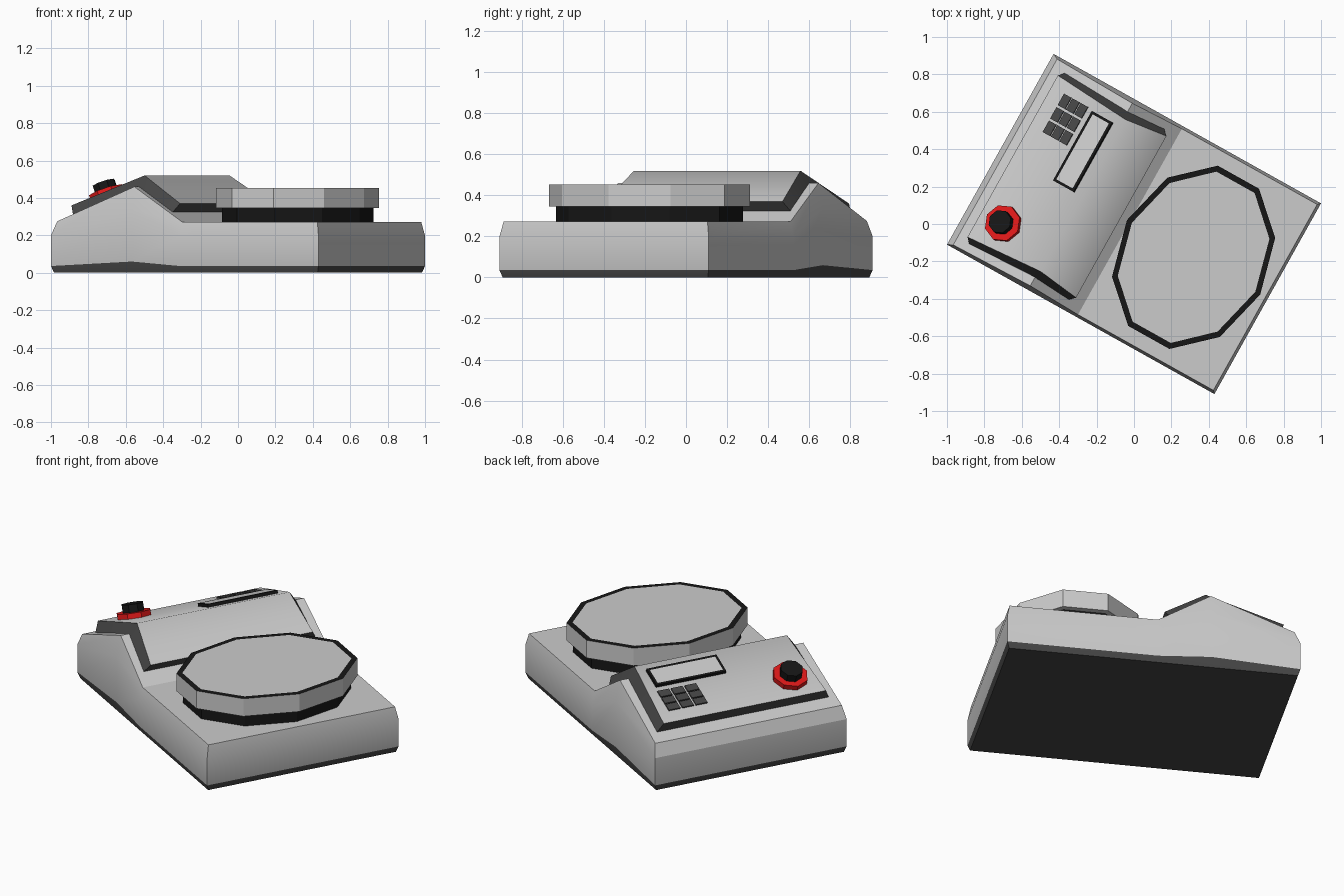
import bpy, bmesh
from math import sin, cos, pi, radians, atan2
from mathutils import Matrix

if "Cube" in bpy.data.objects:
    bpy.data.objects.remove(bpy.data.objects["Cube"])


def material(name, rgb):
    m = bpy.data.materials.new(name)
    m.diffuse_color = (*rgb, 1)
    m.use_nodes = True
    m.node_tree.nodes["Principled BSDF"].inputs["Base Color"].default_value = m.diffuse_color
    return m


DARK = material("dark_grey", (0.06, 0.06, 0.06))
BLACK = material("black", (0.008, 0.008, 0.008))
RED = material("red", (0.75, 0.01, 0.01))

# The whole machine is turned about z; the console face is tilted within it
TURN = Matrix.Rotation(radians(-29.2), 4, 'Z')
LOW, RIDGE = (-0.743, 0.36), (-0.312, 0.52)
SLOPE = (RIDGE[1] - LOW[1]) / (RIDGE[0] - LOW[0])


def on_console(u, v):
    z = LOW[1] + (u - LOW[0]) * SLOPE
    return (TURN @ Matrix.Translation((u, v, z))
            @ Matrix.Rotation(-atan2(SLOPE, 1), 4, 'Y'))


def loft(name, rings, mats, strips=False, place=TURN, smooth=0):
    """Skin stacked rings; mats = bottom cap, each band, top cap."""
    bm = bmesh.new()
    loops = [[bm.verts.new(p) for p in ring] for ring in rings]
    n = len(loops[0])
    slots = list(dict.fromkeys(mats))

    def face(verts, mat):
        bm.faces.new(verts).material_index = slots.index(mat)

    for a, b, mat in zip(loops, loops[1:], mats[1:]):
        for i in range(n):
            j = (i + 1) % n
            face((a[i], a[j], b[j], b[i]), mat)
    for loop, mat in ((loops[0], mats[0]), (loops[-1], mats[-1])):
        if strips:
            for i in range(n // 2 - 1):
                face((loop[i], loop[i + 1], loop[n - 2 - i], loop[n - 1 - i]), mat)
        else:
            face(loop, mat)
    bmesh.ops.recalc_face_normals(bm, faces=bm.faces)
    me = bpy.data.meshes.new(name)
    bm.to_mesh(me)
    bm.free()
    for s in slots:
        me.materials.append(s)
    ob = bpy.data.objects.new(name, me)
    bpy.context.collection.objects.link(ob)
    ob.matrix_world = place
    if smooth:
        bpy.ops.object.select_all(action='DESELECT')
        ob.select_set(True)
        bpy.context.view_layer.objects.active = ob
        bpy.ops.object.shade_smooth_by_angle(angle=radians(smooth))
    return ob


def mirrored(half):
    """Ring from (u, half width, z) stations, mirrored across v = 0."""
    return ([(u, -v, z) for u, v, z in half]
            + [(u, v, z) for u, v, z in reversed(half)])


def oval(n, ru, rv, z):
    return [(ru * cos(2 * pi * i / n), rv * sin(2 * pi * i / n), z) for i in range(n)]


def rect(w, d, z):
    return [(-w / 2, -d / 2, z), (w / 2, -d / 2, z), (w / 2, d / 2, z), (-w / 2, d / 2, z)]


# Body: wedge ridge and flat deck, with a dark undercut foot
stations = [(-0.819, 0.275), (-0.323, 0.46), (-0.025, 0.272), (0.819, 0.272)]
body_rings = []
for frac, end_l, end_r, side, side_ridge in ((0, 0.012, 0.012, 0.012, 0.012),
                                             (0.13, 0, 0, 0, 0),
                                             (0.73, 0, 0, 0, 0),
                                             (1, 0.03, 0.015, 0.015, 0.025)):
    shift = (end_l, 0, 0, -end_r)
    inset = (side, side_ridge, side, side)
    body_rings.append(mirrored([(u + s, 0.584 - i, z * frac)
                                for (u, z), s, i in zip(stations, shift, inset)]))
loft("body", body_rings, [DARK, DARK, None, None, None], strips=True, smooth=20)

# Raised console with dark bevelled sides
loft("console", [
    mirrored([(-0.715, 0.525, 0.30), (-0.323, 0.51, 0.455), (-0.11, 0.525, 0.32)]),
    mirrored([(*LOW[:1], 0.495, LOW[1]), (RIDGE[0], 0.465, RIDGE[1]), (-0.078, 0.495, 0.37)]),
], [DARK, DARK, None], strips=True, smooth=56)

# Weighing plate on its black support
PLATE = TURN @ Matrix.Translation((0.365, 0, 0))
loft("plate_support", [oval(10, 0.378, 0.48, 0.265), oval(10, 0.378, 0.48, 0.35)],
     [BLACK] * 3, place=PLATE)
loft("weighing_plate", [oval(10, 0.408, 0.516, 0.345), oval(10, 0.408, 0.516, 0.452),
                        oval(10, 0.378, 0.483, 0.452)],
     [None, None, BLACK, None], place=PLATE)

# Display with black frame
loft("display", [rect(0.134, 0.426, -0.01), rect(0.134, 0.426, 0.018),
                 rect(0.106, 0.398, 0.018)],
     [BLACK, BLACK, BLACK, None], place=on_console(-0.423, 0.205))

# Keypad, three by three
for r in range(3):
    for c in range(3):
        loft(f"key_{r + 1}_{c + 1}", [rect(0.047, 0.07, -0.005), rect(0.047, 0.07, 0.008)],
             [DARK] * 3, place=on_console(-0.642 + 0.051 * c, 0.391 - 0.0825 * r))

# Dial: red collar and black knob
DIAL = on_console(-0.607, -0.339)
loft("dial_collar", [oval(8, 0.1, 0.1, -0.01), oval(8, 0.1, 0.1, 0.03)], [RED] * 3, place=DIAL)
loft("dial_knob", [oval(8, 0.064, 0.064, 0.02), oval(8, 0.064, 0.064, 0.075)],
     [BLACK] * 3, place=DIAL)
